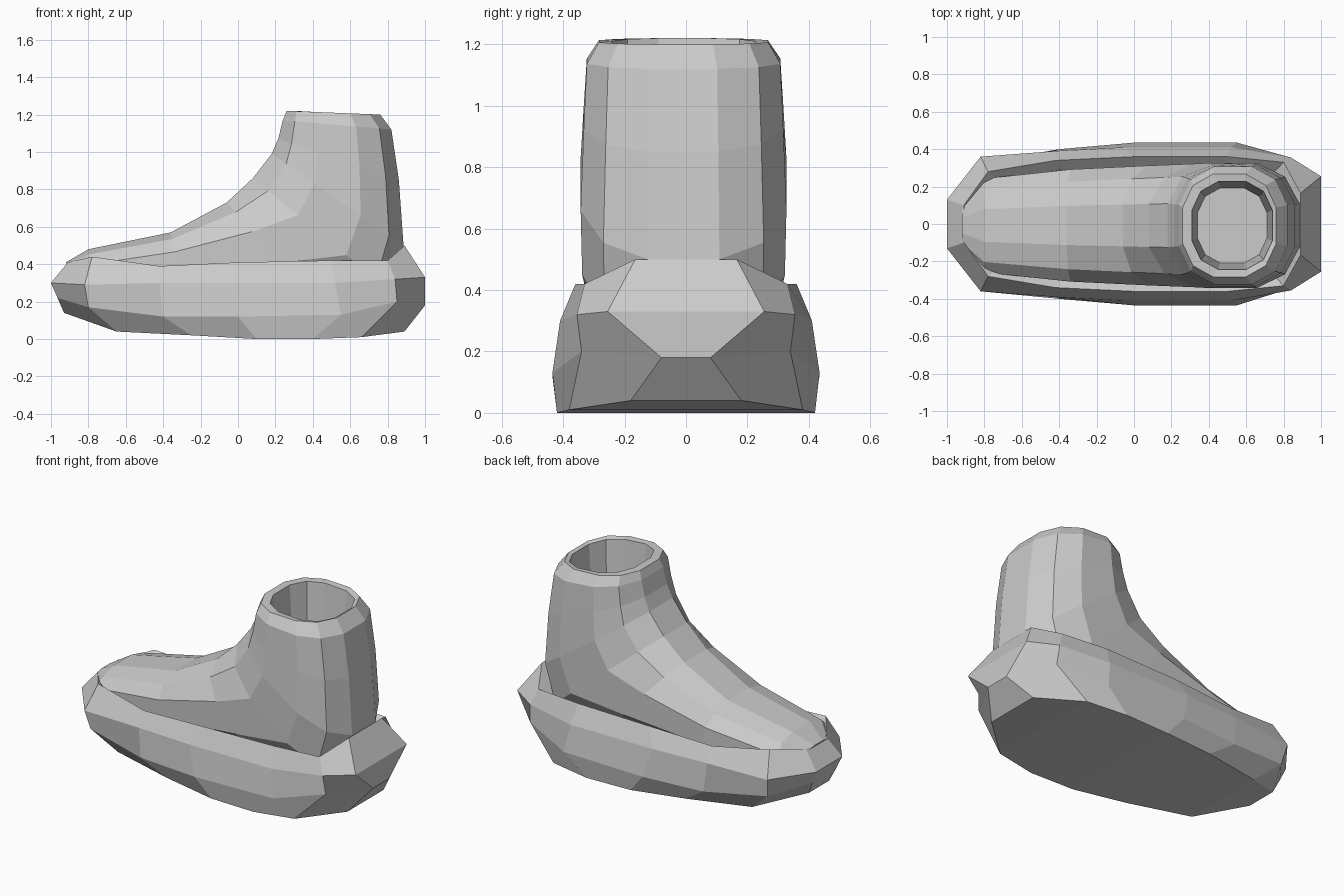
import bpy, bmesh
from math import cos, sin, pi, copysign

if "Cube" in bpy.data.objects:
    bpy.data.objects.remove(bpy.data.objects["Cube"])


def loft(name, rings, strip_caps=False):
    """Skin a list of equal-length vertex rings and close both ends."""
    bm = bmesh.new()
    loops = [[bm.verts.new(p) for p in ring] for ring in rings]
    n = len(loops[0])
    for a, b in zip(loops, loops[1:]):
        for i in range(n):
            j = (i + 1) % n
            bm.faces.new((a[i], a[j], b[j], b[i]))
    for ring in (loops[0], loops[-1]):
        if strip_caps:
            for i in range(n // 2 - 1):
                bm.faces.new((ring[i], ring[i + 1], ring[n - 2 - i], ring[n - 1 - i]))
        else:
            bm.faces.new(ring)
    bmesh.ops.recalc_face_normals(bm, faces=bm.faces)
    mesh = bpy.data.meshes.new(name)
    bm.to_mesh(mesh)
    bm.free()
    obj = bpy.data.objects.new(name, mesh)
    bpy.context.collection.objects.link(obj)
    return obj


def mirrored(half):
    return half + [(x, -y, z) for x, y, z in reversed(half)]


def section(x1, z1, x2, z2, w, sides=12):
    """Squarish oval between a front/top point and a back/bottom point."""
    pts = []
    for i in range(sides):
        t = 2 * pi * (i + 0.5) / sides
        c, s = (copysign(abs(v / cos(pi / sides)) ** 0.8, v) for v in (cos(t), sin(t)))
        pts.append(((x1 + x2) / 2 + c * (x1 - x2) / 2, w * s - 0.008,
                    (z1 + z2) / 2 + c * (z1 - z2) / 2))
    return pts


# Chunky sole: half outlines from toe to heel
ground = [(-.93, .10, .14), (-.65, .27, .04), (-.25, .36, .02), (.10, .41, 0),
          (.40, .42, 0), (.66, .38, .01), (.89, .18, .04)]
bulge = [(-.965, .12, .22), (-.80, .33, .17), (-.40, .40, .12), (0, .435, .12),
         (.55, .435, .13), (.85, .34, .20), (1, .08, .18)]
shoulder = [(-1, .13, .30), (-.82, .36, .29), (-.42, .39, .30), (-.05, .41, .30),
            (.52, .41, .30), (.84, .355, .32), (1, .255, .33)]
lip = [(-.91, .10, .41), (-.78, .28, .44), (-.42, .34, .39), (0, .36, .41),
       (.50, .36, .42), (.80, .33, .42), (.89, .165, .50)]
inset = [(x * 0.94, y * 0.85, z - 0.05) for x, y, z in lip]
loft("sole", [mirrored(r) for r in (ground, bulge, shoulder, lip, inset)], True)

# Upper: sections fan from the toe round to the shaft, over the rim and inside
fan = [(-.92, .41, -.90, .33, .12), (-.80, .48, -.82, .22, .25),
       (-.36, .57, -.30, .25, .30), (-.06, .73, .35, .25, .32),
       (.08, .86, .82, .25, .33), (.18, .99, .885, .50, .335),
       (.215, 1.07, .86, .85, .325), (.24, 1.17, .82, 1.12, .315),
       (.26, 1.22, .76, 1.20, .275), (.31, 1.22, .74, 1.19, .235),
       (.34, .80, .71, .80, .20)]
loft("boot_upper", [section(*s) for s in fan])
